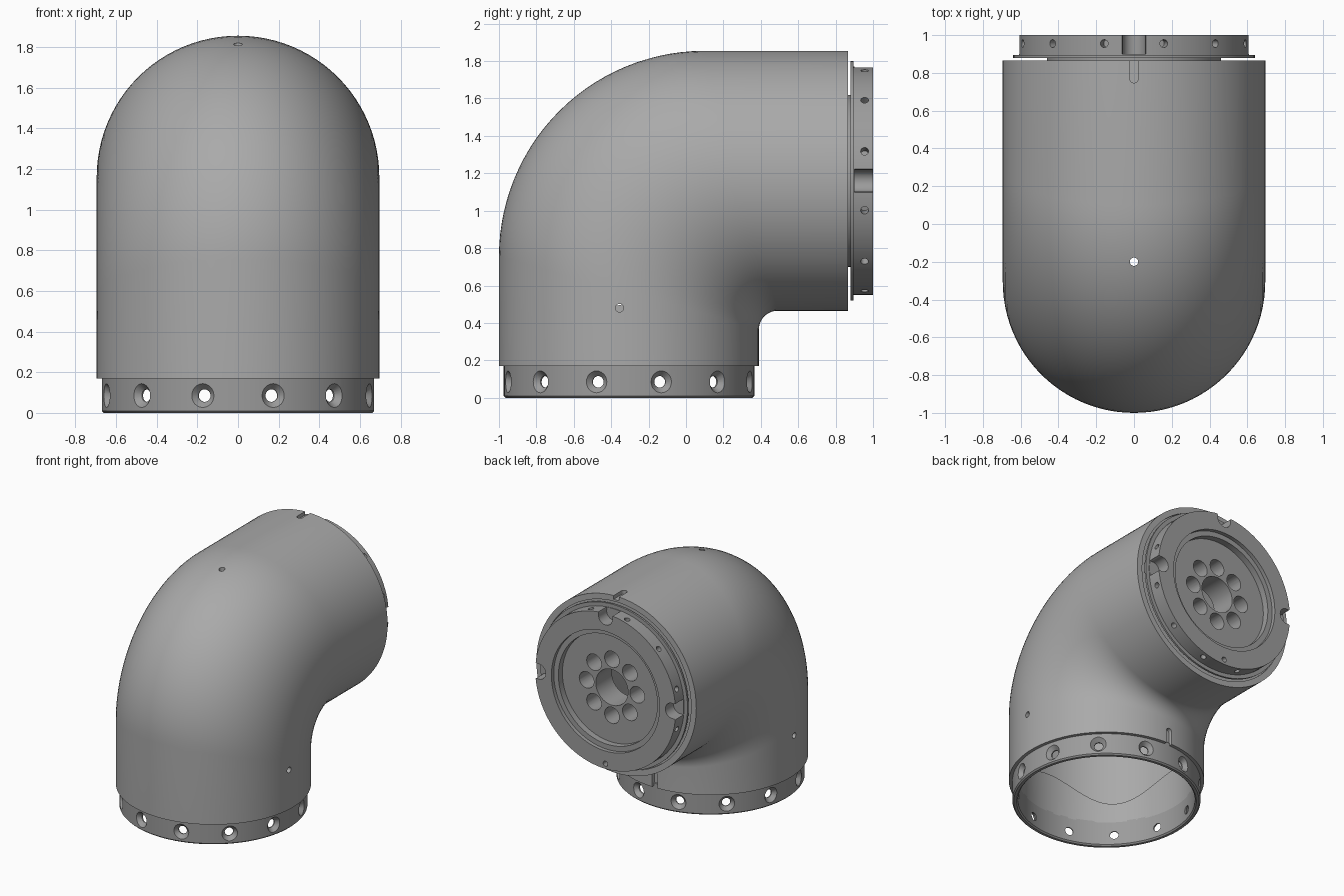
import bpy, bmesh, math
from mathutils import Matrix, Vector

old = bpy.data.objects.get("Cube")
if old:
    bpy.data.objects.remove(old, do_unlink=True)

SEG = 96
AXIS_Y, AXIS_Z, RADIUS = -0.305, 1.16, 0.695
UP = Matrix.Translation((0, AXIS_Y, 0))
BACK = Matrix.Translation((0, 0, AXIS_Z)) @ Matrix.Rotation(-math.pi / 2, 4, 'X')


def make_material(name, value):
    mat = bpy.data.materials.new(name)
    mat.use_nodes = True
    color = (value, value, value, 1)
    mat.diffuse_color = color
    mat.node_tree.nodes["Principled BSDF"].inputs["Base Color"].default_value = color
    return mat


BODY = make_material("light grey metal", 0.40)
RING = make_material("mid grey metal", 0.33)


def to_object(name, bm, mat=None):
    bmesh.ops.recalc_face_normals(bm, faces=bm.faces)
    mesh = bpy.data.meshes.new(name)
    bm.to_mesh(mesh)
    bm.free()
    obj = bpy.data.objects.new(name, mesh)
    bpy.context.collection.objects.link(obj)
    if mat:
        mesh.materials.append(mat)
    return obj


def grid_solid(name, rows, mat):
    """Closed solid from rings that wrap in both directions."""
    bm = bmesh.new()
    rings = [[bm.verts.new(p) for p in row] for row in rows]
    for i, ring in enumerate(rings):
        after = rings[(i + 1) % len(rings)]
        for j in range(SEG):
            k = (j + 1) % SEG
            bm.faces.new((ring[j], ring[k], after[k], after[j]))
    return to_object(name, bm, mat)


def lathe(name, profile, matrix, mat):
    angles = [2 * math.pi * j / SEG for j in range(SEG)]
    rows = [[matrix @ Vector((r * math.cos(a), r * math.sin(a), h)) for a in angles]
            for r, h in profile]
    return grid_solid(name, rows, mat)


def rod(bm, start, end, r1, r2=None, sides=24):
    """Cutter cylinder or cone between two points."""
    start, end = Vector(start), Vector(end)
    span = end - start
    matrix = Matrix.Translation((start + end) / 2) @ span.to_track_quat('Z', 'Y').to_matrix().to_4x4()
    bmesh.ops.create_cone(bm, cap_ends=True, segments=sides, radius1=r1,
                          radius2=r1 if r2 is None else r2, depth=span.length, matrix=matrix)


def box(bm, center, size):
    bmesh.ops.create_cube(bm, size=1, matrix=Matrix.Translation(center) @ Matrix.Diagonal((*size, 1)))


def cut(obj, bm):
    cutter = to_object("cutter", bm)
    cutter.hide_render = True
    mod = obj.modifiers.new("cut", 'BOOLEAN')
    mod.object, mod.operation, mod.solver, mod.use_self = cutter, 'DIFFERENCE', 'EXACT', True
    bpy.context.view_layer.objects.active = obj
    bpy.ops.object.modifier_apply(modifier=mod.name)
    bpy.data.objects.remove(cutter, do_unlink=True)


def polar(matrix, r, degrees, h):
    a = math.radians(degrees)
    return matrix @ Vector((r * math.cos(a), r * math.sin(a), h))


# Elbow shell: every lengthwise line is vertical, then an arc, then horizontal
def elbow_rows(radius, steps=28):
    def point(a, t):
        s, x = radius * math.cos(a), radius * math.sin(a)
        bend = 0.6 - 0.5 * s / RADIUS
        if t is None:
            return (x, AXIS_Y + s, 0.17)
        if t > 1:
            return (x, 0.865, AXIS_Z - s)
        turn = t * math.pi / 2
        return (x, AXIS_Y + s + bend * (1 - math.cos(turn)),
                AXIS_Z - s - bend * (1 - math.sin(turn)))
    stops = [None] + [i / steps for i in range(steps + 1)] + [2]
    return [[point(2 * math.pi * j / SEG, t) for j in range(SEG)] for t in stops]


shell = grid_solid("elbow_shell", elbow_rows(RADIUS) + elbow_rows(0.65)[::-1], BODY)
bm = bmesh.new()
for side in (-1, 1):
    rod(bm, (side * 0.6, -0.355, 0.48), (side * 0.75, -0.355, 0.48), 0.022)
rod(bm, (0, -0.2, 1.7), (0, -0.2, 1.9), 0.022)
# Alignment slots at both open ends
rod(bm, (0, 0.77, 1.825), (0, 0.77, 1.9), 0.023)
box(bm, (0, 0.83, 1.8625), (0.046, 0.12, 0.075))
rod(bm, (0, 0.36, 0.27), (0, 0.44, 0.27), 0.023)
box(bm, (0, 0.40, 0.21), (0.046, 0.08, 0.12))
cut(shell, bm)

# Lower mounting ring with countersunk screw holes
base = lathe("base_ring", [(0.66, 0), (0.67, 0.01), (0.67, 0.19), (0.66, 0.2),
                           (0.63, 0.2), (0.63, 0.01), (0.64, 0)], UP, RING)
bm = bmesh.new()
for k in range(12):
    deg = 15 + 30 * k
    rod(bm, polar(UP, 0.58, deg, 0.085), polar(UP, 0.72, deg, 0.085), 0.031)
    rod(bm, polar(UP, 0.635, deg, 0.085), polar(UP, 0.685, deg, 0.085), 0.028, 0.072)
cut(base, bm)

# Inner liner with a wavy upper edge
angles = [2 * math.pi * j / SEG for j in range(SEG)]
rows = []
for r, top in ((0.655, False), (0.655, True), (0.63, True), (0.63, False)):
    rows.append([(r * math.cos(a), AXIS_Y + r * math.sin(a),
                  0.42 + 0.08 * math.cos(4 * a) if top else 0.19) for a in angles])
liner = grid_solid("inner_liner", rows, BODY)

# Recessed plate closing the upper end
plate = lathe("end_plate", [(0.4, 0.82), (0.66, 0.82), (0.66, 0.85), (0.4, 0.85)], BACK, BODY)

# Output flange: hub, thin lip, rim and stepped recess
flange = lathe("output_flange", [
    (0.14, 0.72), (0.46, 0.72), (0.46, 0.88), (0.64, 0.88), (0.64, 0.895), (0.61, 0.895),
    (0.61, 1.0), (0.47, 1.0), (0.47, 0.97), (0.43, 0.97), (0.43, 0.92), (0.14, 0.92)], BACK, RING)
bm = bmesh.new()
for k in range(8):
    rod(bm, polar(BACK, 0.22, 45 * k, 0.76), polar(BACK, 0.22, 45 * k, 1.05), 0.064)
for k in range(12):
    deg = 15 + 30 * k
    rod(bm, polar(BACK, 0.54, deg, 0.955), polar(BACK, 0.66, deg, 0.955), 0.021)
for deg in (0, 180, 270):
    rod(bm, polar(BACK, 0.58, deg, 0.9), polar(BACK, 0.58, deg, 1.05), 0.06)
    rod(bm, polar(BACK, 0.62, deg, 0.9), polar(BACK, 0.62, deg, 1.05), 0.064)
rod(bm, polar(BACK, 0.57, 90, 0.95), polar(BACK, 0.57, 90, 1.05), 0.02)
cut(flange, bm)

# Smooth shading with sharp edges kept
bpy.ops.object.select_all(action='DESELECT')
for obj in (shell, base, liner, plate, flange):
    obj.select_set(True)
    bpy.context.view_layer.objects.active = obj
bpy.ops.object.shade_smooth_by_angle(angle=math.radians(30))
